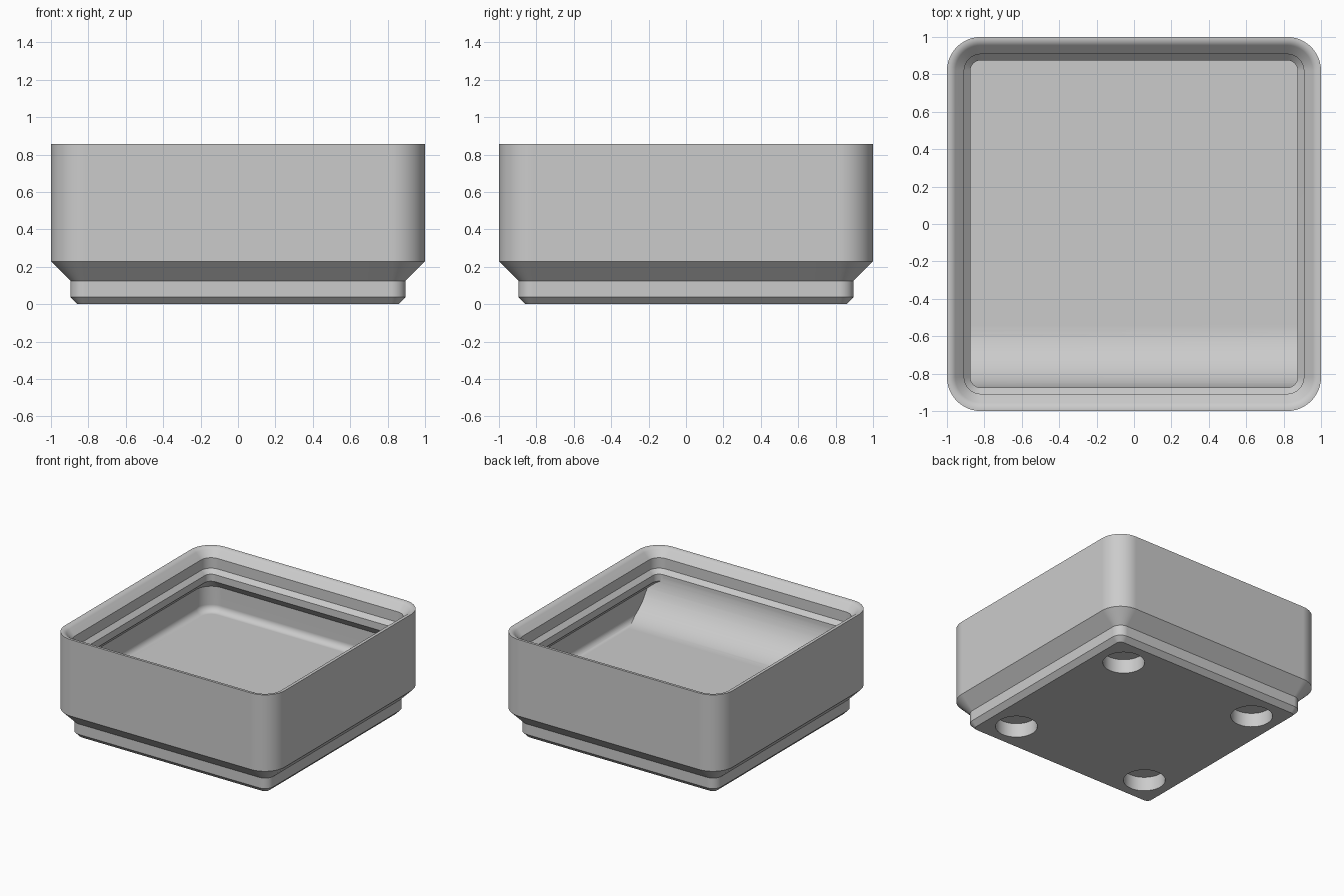
import bpy, bmesh, math
from math import sin, cos, pi

cube = bpy.data.objects.get("Cube")
if cube:
    bpy.data.objects.remove(cube, do_unlink=True)

grey = bpy.data.materials.new("light grey plastic")
grey.use_nodes = True
tone = (0.6, 0.6, 0.6, 1)
grey.diffuse_color = tone
grey.node_tree.nodes["Principled BSDF"].inputs["Base Color"].default_value = tone

CORNER = 0.819   # all rounded-square rings share these corner centres
FLOOR = 0.337
WALL = 0.952     # half width of the cavity
LIP = 0.875      # half width of the opening


def arc(cx, cz, r, start, end, steps):
    """Points on an arc, angles in degrees."""
    angles = [math.radians(start + (end - start) * i / steps) for i in range(steps + 1)]
    return [(cx + r * cos(a), cz + r * sin(a)) for a in angles]


def add_object(name, bm):
    bmesh.ops.recalc_face_normals(bm, faces=bm.faces)
    mesh = bpy.data.meshes.new(name)
    bm.to_mesh(mesh)
    bm.free()
    mesh.materials.append(grey)
    obj = bpy.data.objects.new(name, mesh)
    bpy.context.collection.objects.link(obj)
    return obj


def ring(bm, half, z, steps=12):
    """Rounded square of the given half width."""
    verts = []
    for k, (sx, sy) in enumerate([(1, 1), (-1, 1), (-1, -1), (1, -1)]):
        for x, y in arc(sx * CORNER, sy * CORNER, half - CORNER, 90 * k, 90 * k + 90, steps):
            verts.append(bm.verts.new((x, y, z)))
    return verts


def boolean(obj, tool, operation):
    mod = obj.modifiers.new(operation.title(), 'BOOLEAN')
    mod.operation = operation
    mod.solver = 'EXACT'
    mod.object = tool
    bpy.context.view_layer.objects.active = obj
    bpy.ops.object.modifier_apply(modifier=mod.name)
    bpy.data.objects.remove(tool, do_unlink=True)


# Bin: stepped foot, outer wall, stacking lip and cavity as one profile
fillet = 0.053
tangent = fillet * math.tan(pi / 8)
edge, top = 0.971, 0.857
profile = [(0.858, 0), (0.896, 0.039), (0.896, 0.125), (1, 0.229), (1, top)]
profile += arc(edge + tangent, top - fillet, fillet, 90, 135, 6)
profile += [(0.908, 0.795), (0.908, 0.709), (LIP, 0.675), (LIP, 0.617), (WALL, 0.54)]
profile += arc(WALL - fillet, FLOOR + fillet, fillet, 0, -90, 8)

bm = bmesh.new()
rings = [ring(bm, half, z) for half, z in profile]
for low, high in zip(rings, rings[1:]):
    for i in range(len(low)):
        j = (i + 1) % len(low)
        bm.faces.new((low[i], low[j], high[j], high[i]))
bm.faces.new(rings[0])
bm.faces.new(rings[-1])
bin_body = add_object("bin_body", bm)

# Curved scoop along the front of the cavity
radius = 0.333
section = arc(radius - LIP - 0.001, FLOOR + radius, radius, 180, 270, 24)
section += [(radius - LIP, FLOOR - 0.02), (-0.925, FLOOR - 0.02), (-0.925, FLOOR + radius)]
bm = bmesh.new()
face = bm.faces.new([bm.verts.new((-0.953, y, z)) for y, z in section])
extruded = bmesh.ops.extrude_face_region(bm, geom=[face])
moved = [v for v in extruded["geom"] if isinstance(v, bmesh.types.BMVert)]
bmesh.ops.translate(bm, verts=moved, vec=(2 * 0.953, 0, 0))
boolean(bin_body, add_object("scoop", bm), 'UNION')

# Four round magnet pockets in the underside
for x in (-0.627, 0.627):
    for y in (-0.627, 0.627):
        bm = bmesh.new()
        bmesh.ops.create_cone(bm, cap_ends=True, segments=48, radius1=0.157,
                              radius2=0.157, depth=0.232)
        cutter = add_object("magnet_pocket", bm)
        cutter.hide_render = True
        cutter.location = (x, y, 0)
        bpy.context.view_layer.update()
        boolean(bin_body, cutter, 'DIFFERENCE')

# Smooth rounded areas, crisp edges
bpy.ops.object.select_all(action='DESELECT')
bin_body.select_set(True)
bpy.context.view_layer.objects.active = bin_body
bpy.ops.object.shade_smooth_by_angle(angle=math.radians(25))
weighted = bin_body.modifiers.new("Weighted normals", 'WEIGHTED_NORMAL')
weighted.keep_sharp = True
